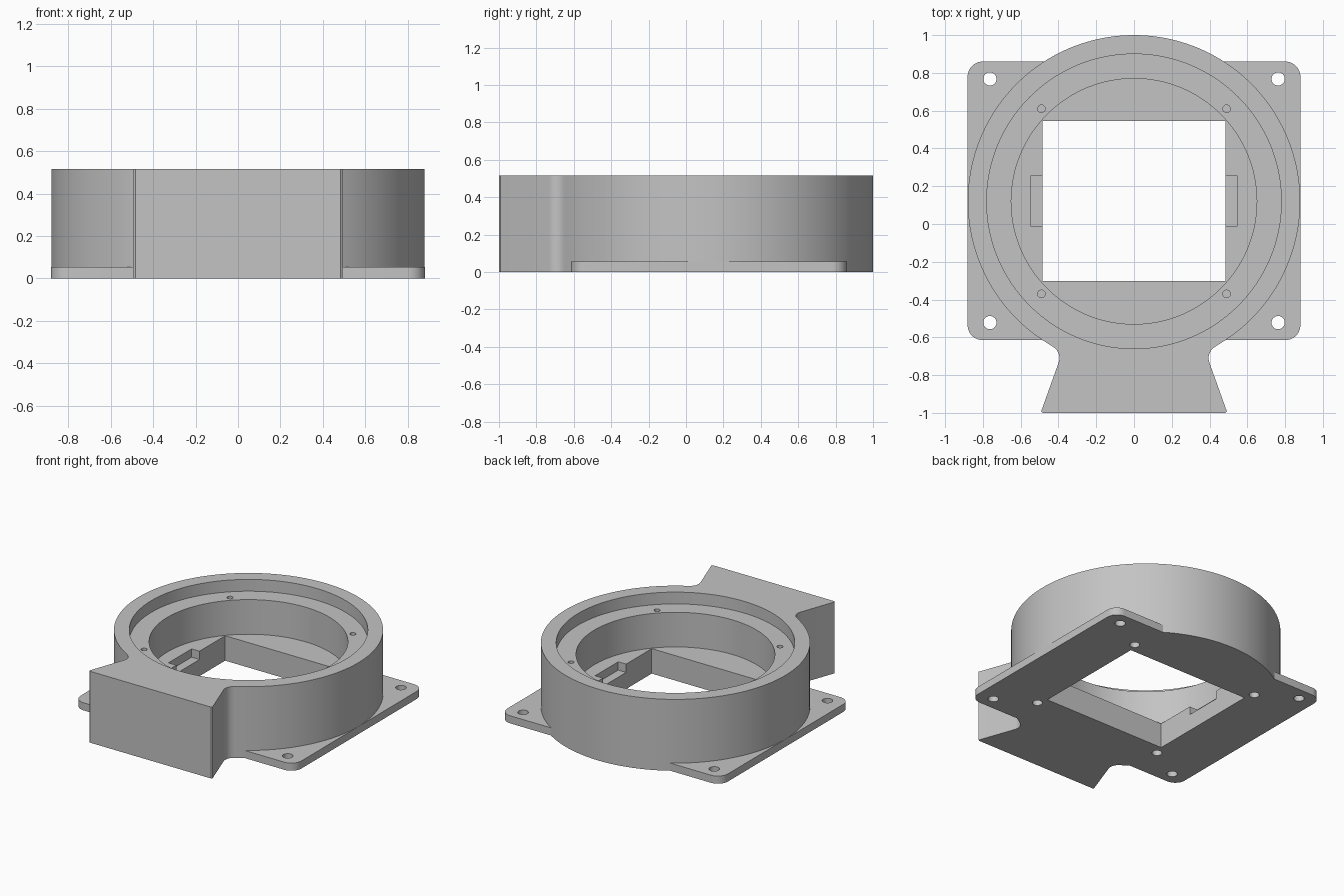
import bpy
import bmesh
from math import cos, sin, pi, radians, asin, hypot, atan2

cube = bpy.data.objects.get("Cube")
if cube:
    bpy.data.objects.remove(cube, do_unlink=True)

CY = 0.12        # ring axis in y
R = 0.88         # ring outer radius
TOP = 0.515      # overall height
LEDGE = 0.43     # screw ledge height
FLOOR = 0.18     # inner floor height
PLATE = 0.055    # mounting plate thickness

grey = bpy.data.materials.new("light grey")
grey.use_nodes = True
colour = (0.55, 0.55, 0.55, 1)
grey.diffuse_color = colour
grey.node_tree.nodes["Principled BSDF"].inputs["Base Color"].default_value = colour


def arc(cx, cy, r, a0, a1, n):
    return [(cx + r * cos(a0 + (a1 - a0) * i / n),
             cy + r * sin(a0 + (a1 - a0) * i / n)) for i in range(n + 1)]


def prism(name, outline, z0, z1):
    """Extrude a flat outline between two heights."""
    bm = bmesh.new()
    face = bm.faces.new([bm.verts.new((x, y, z0)) for x, y in outline])
    ext = bmesh.ops.extrude_face_region(bm, geom=[face])
    verts = [v for v in ext["geom"] if isinstance(v, bmesh.types.BMVert)]
    bmesh.ops.translate(bm, verts=verts, vec=(0, 0, z1 - z0))
    bmesh.ops.recalc_face_normals(bm, faces=bm.faces)
    mesh = bpy.data.meshes.new(name)
    bm.to_mesh(mesh)
    bm.free()
    mesh.materials.append(grey)
    obj = bpy.data.objects.new(name, mesh)
    bpy.context.collection.objects.link(obj)
    return obj


def disc(name, x, y, r, z0, z1, n=32):
    return prism(name, arc(x, y, r, 0, 2 * pi, n)[:-1], z0, z1)


def box(name, x0, x1, y0, y1, z0, z1):
    return prism(name, [(x0, y0), (x1, y0), (x1, y1), (x0, y1)], z0, z1)


def combine(target, tool, operation):
    """Apply a boolean and discard the tool."""
    mod = target.modifiers.new("boolean", "BOOLEAN")
    mod.operation = operation
    mod.solver = "EXACT"
    mod.object = tool
    graph = bpy.context.evaluated_depsgraph_get()
    result = bpy.data.meshes.new_from_object(target.evaluated_get(graph))
    target.modifiers.clear()
    target.data = result
    bpy.data.objects.remove(tool, do_unlink=True)


# Ring body with flared neck, blended by a fillet on each side
fx, fy, fr = 0.465, -0.71, 0.07
to_ring = atan2(CY - fy, -fx)
fillet = arc(fx, fy, fr, radians(199), to_ring, 12)
right = [(0.483, -1), (0.492, -0.993)] + fillet
join = atan2(fy - CY, fx)
ring = arc(0, CY, R, join, pi - join, 144)[1:-1]
left = [(-x, y) for x, y in reversed(right)]
body = prism("ring_housing", right + ring + left, 0, TOP)

# Mounting plate with rounded corners
w, y0, y1, c = 0.881, -0.615, 0.86, 0.08
corners = [(w - c, y0 + c, -0.5), (w - c, y1 - c, 0), (c - w, y1 - c, 0.5), (c - w, y0 + c, 1)]
outline = [p for x, y, a in corners for p in arc(x, y, c, a * pi, (a + 0.5) * pi, 10)]
combine(body, prism("mounting_plate", outline, 0, PLATE), "UNION")

# Stepped bore and rectangular opening
cutters = [
    disc("lip_recess", 0, CY, 0.78, LEDGE, 1, 128),
    disc("main_bore", 0, CY, 0.65, FLOOR, 0.9, 128),
    box("window_opening", -0.485, 0.485, -0.302, 0.546, -0.2, 0.8),
]
for s in (-1, 1):
    # Side notches sunk into the inner floor
    cutters.append(box("side_notch", *sorted((s * 0.45, s * 0.548)), -0.01, 0.254, FLOOR - 0.06, 0.3))
    for t in (-1, 1):
        cutters += [
            disc("corner_hole", s * 0.763, 0.123 + t * 0.645, 0.035, -0.1, 0.2),
            disc("ledge_hole", s * 0.49, CY + t * 0.49, 0.02, LEDGE - 0.15, 0.6),
            disc("base_hole", s * 0.51, CY + t * 0.495, 0.033, -0.1, 0.15),
        ]
for cutter in cutters:
    combine(body, cutter, "DIFFERENCE")

# Smooth curved walls, crisp edges
bpy.ops.object.select_all(action="DESELECT")
body.select_set(True)
bpy.context.view_layer.objects.active = body
bpy.ops.object.shade_smooth_by_angle(angle=radians(25))
